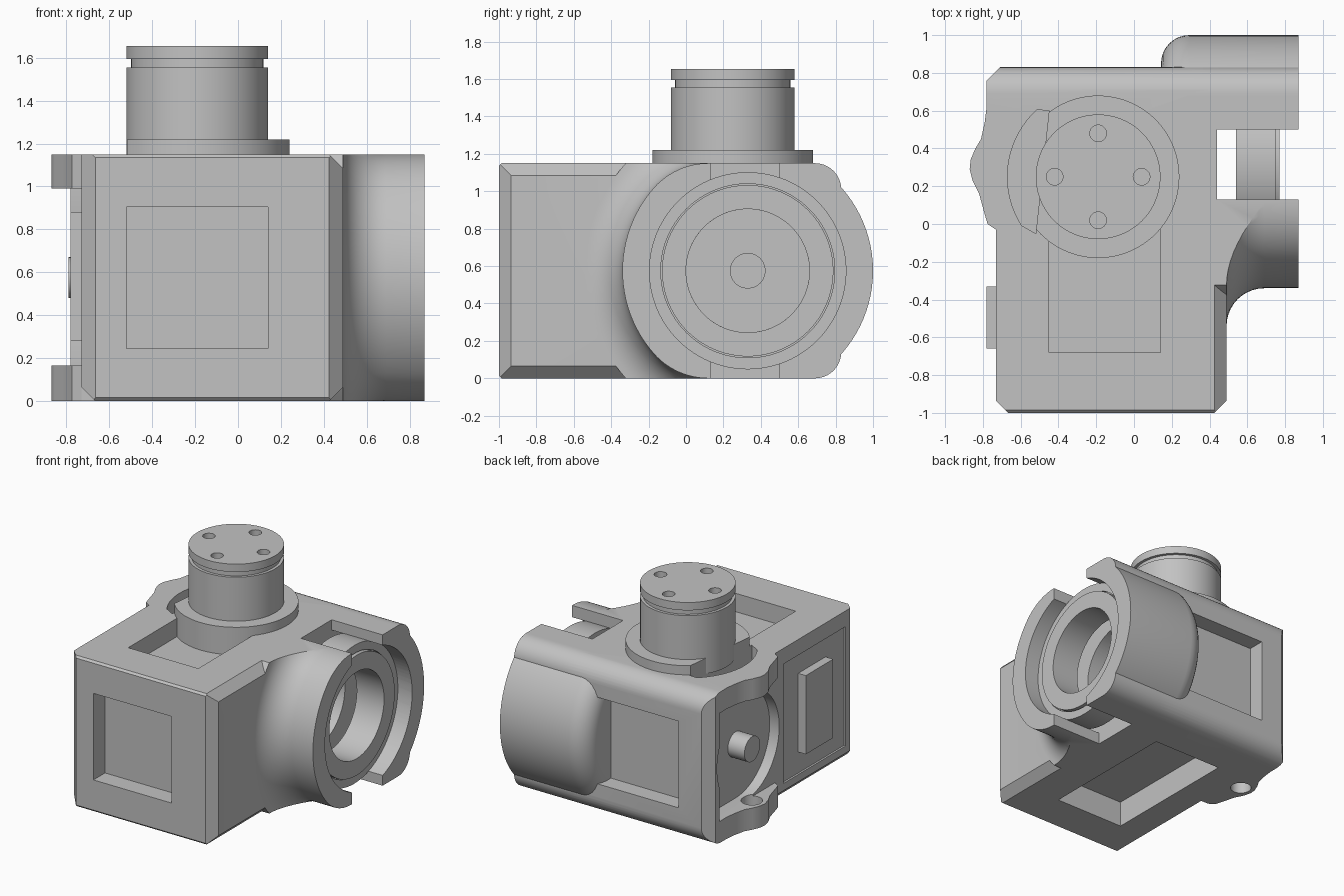
import bpy, bmesh, math
from mathutils import Vector, Matrix

old = bpy.data.objects.get("Cube")
if old:
    bpy.data.objects.remove(old, do_unlink=True)

grey = bpy.data.materials.new("plain grey")
grey.use_nodes = True
grey.diffuse_color = (0.54, 0.54, 0.54, 1)
grey.node_tree.nodes["Principled BSDF"].inputs["Base Color"].default_value = (0.54, 0.54, 0.54, 1)

TOP = 1.15
HUB = (0, 0.33, 0.575)         # centre of the sideways joint
MOTOR = (-0.19, 0.25, 0)       # centre of the upright joint
X = (1, 0, 0)


def finish(name, bm):
    bmesh.ops.recalc_face_normals(bm, faces=bm.faces)
    mesh = bpy.data.meshes.new(name)
    bm.to_mesh(mesh)
    bm.free()
    mesh.materials.append(grey)
    ob = bpy.data.objects.new(name, mesh)
    bpy.context.collection.objects.link(ob)
    return ob


def box(name, x, y, z):
    bm = bmesh.new()
    bmesh.ops.create_cube(bm, size=1)
    for v in bm.verts:
        v.co = [lo + (c + 0.5) * (hi - lo) for c, (lo, hi) in zip(v.co, (x, y, z))]
    return finish(name, bm)


def lathe(name, profile, centre, axis=(0, 0, 1), steps=80):
    """Spin a closed (radius, height) outline about an axis."""
    bm = bmesh.new()
    vs = [bm.verts.new((r, 0, h)) for r, h in profile]
    es = [bm.edges.new((vs[i - 1], vs[i])) for i in range(len(vs))]
    bmesh.ops.spin(bm, geom=vs + es, cent=(0, 0, 0), axis=(0, 0, 1),
                   angle=math.tau, steps=steps, use_duplicate=False)
    bmesh.ops.remove_doubles(bm, verts=bm.verts, dist=1e-5)
    # drop the edges left lying on the axis
    bmesh.ops.delete(bm, geom=[e for e in bm.edges if not e.link_faces], context="EDGES")
    turn = Vector((0, 0, 1)).rotation_difference(Vector(axis)).to_matrix().to_4x4()
    bm.transform(Matrix.Translation(centre) @ turn)
    return finish(name, bm)


def rod(name, r, lo, hi, centre, axis=(0, 0, 1), steps=80):
    return lathe(name, [(0, lo), (r, lo), (r, hi), (0, hi)], centre, axis, steps)


# Ways to place an outline (a, b) swept through h
def plan(a, b, h): return (a, b, h)
def side(a, b, h): return (h, a, b)
def front(a, b, h): return (a, h, b)


def loft(name, sections, place):
    """Skin matching outlines, each given as (points, height)."""
    bm = bmesh.new()
    rings = [[bm.verts.new(place(a, b, h)) for a, b in pts] for pts, h in sections]
    for low, high in zip(rings, rings[1:]):
        for i in range(len(low)):
            bm.faces.new((low[i - 1], low[i], high[i], high[i - 1]))
    bm.faces.new(rings[0])
    bm.faces.new(rings[-1])
    return finish(name, bm)


def prism(name, pts, lo, hi, place):
    return loft(name, [(pts, lo), (pts, hi)], place)


def combine(ob, op, *others):
    for other in others:
        mod = ob.modifiers.new("combine", "BOOLEAN")
        mod.operation, mod.solver, mod.object = op, "EXACT", other
        bpy.context.view_layer.update()
        graph = bpy.context.evaluated_depsgraph_get()
        mesh = bpy.data.meshes.new_from_object(ob.evaluated_get(graph))
        ob.modifiers.clear()
        ob.data = mesh
        bpy.data.objects.remove(other, do_unlink=True)


def arc(cx, cy, r, a, b, n):
    angles = [math.radians(a + (b - a) * i / n) for i in range(n + 1)]
    return [(cx + r * math.cos(t), cy + r * math.sin(t)) for t in angles]


# Main housing: plan with chamfered corners and ears, crossed with side and front outlines
C, R = 0.065, 0.14
ear = [(-0.71, 0.83), (-0.78, 0.76), (-0.78, 0.62), (-0.79, 0.54), (-0.81, 0.45), (-0.84, 0.40),
       (-0.865, 0.34), (-0.87, 0.29), (-0.855, 0.23), (-0.82, 0.16), (-0.79, 0.05),
       (-0.775, 0), (-0.73, -0.03)]
footprint = [(-0.73, C - 1), (C - 0.73, -1), (0.49 - C, -1), (0.49, C - 1), (0.49, 0.83)] + ear
outline = ([(-0.985, TOP), (-1, TOP - 0.015), (-1, 0.015), (-0.985, 0)]
           + arc(0.83 - R, R, R, -90, 0, 10) + arc(0.83 - R, TOP - R, R, 0, 90, 10))
section = [(-1, 0), (0.49 - C, 0), (0.49, C), (0.49, TOP - C), (0.49 - C, TOP), (-1, TOP)]
body = prism("housing", footprint, -0.1, 1.3, plan)
combine(body, "INTERSECT",
        prism("clip", outline, -2, 2, side),
        prism("clip", section, -2, 2, front))
combine(body, "DIFFERENCE",
        prism("cut", [(-0.8, -0.1), (C - 0.73, 0), (-0.73, C), (-0.8, C)], -1.2, -0.03, front))

# Recessed windows on front, back, top and bottom
W, H = (-0.45, 0.141), (0.245, 0.905)
combine(body, "DIFFERENCE",
        box("cut", (-0.52, 0.14), (-1.1, -0.86), H),
        box("cut", (-0.52, 0.28), (0.70, 0.95), H),
        box("cut", W, (-0.68, 0.42), (1.01, 1.3)),
        box("cut", W, (-0.69, 0.42), (-0.1, 0.2)))

# Sideways joint: back bulge with rounded lip and rounded corner block
lip = [(0, 0.143)] + [(r, x) for x, r in arc(0.293, 0.52, 0.15, 180, 90, 8)] + [(0.67, 0.87), (0, 0.87)]
bulge = lathe("bulge", lip, HUB, X, 96)
combine(bulge, "INTERSECT", box("clip", (-1, 1), (0.28, 2), (0, TOP)))
corner = prism("corner", outline, 0.3, 0.87, side)
combine(corner, "INTERSECT", box("clip", (-1, 1), (0.4, 2), (-1, 2)))


def arm_outline(grow):
    # round nose easing into the flat top and bottom
    r = 0.39 + grow
    return ([(0.3, 0.76 + r)] + arc(0.12, 0.76, r, 90, 138.6, 12)
            + arc(HUB[1], HUB[2], 0.67 + grow, 138.6, 221.4, 24)[1:-1]
            + arc(0.12, 0.39, r, 221.4, 270, 12) + [(0.3, 0.39 - r)])


# Front arm, flaring into the housing wall
flare = [(0.2, 0.3)] + [(0.87 - 0.67 + y - 0.87, x) for x, y in arc(0.69, 0.87, 0.2, 180, 270, 10)] + [(0, 0.87)]
flare = [(max(g + 0.0, 0), x) for g, x in [(0.2, 0.3)]
         + [(r - 0.67, x) for x, r in arc(0.69, 0.87, 0.2, 180, 270, 10)] + [(0, 0.87)]]
arm = loft("arm", [(arm_outline(g), x) for g, x in flare], side)
combine(arm, "INTERSECT", box("clip", (-1, 1), (-2, 2), (0, TOP)))
combine(body, "UNION", corner, bulge, arm)

# Bearing cavity, bore and the open slot through the shell
combine(body, "DIFFERENCE",
        rod("cut", 0.525, 0.44, 1, HUB, X, 96),
        rod("cut", 0.33, 0.2, 0.6, HUB, X),
        box("cut", (0.4401, 1), (0.13, 0.5), (-0.2, 1.4)))

# Left side: round-fronted recess between the ears, shallow panel, hole in the lower ear
combine(body, "DIFFERENCE",
        box("cut", (-1, -0.73), (-0.1, 0.71), (0.165, 0.99)),
        rod("cut", 0.41, -0.9, -0.65, HUB, X),
        box("cut", (-0.9, -0.65), (0.33, 0.71), (0.165, 0.985)),
        box("cut", (-0.9, -0.715), (-0.88, -0.13), (0.12, 1.03)),
        rod("cut", 0.075, -0.1, 0.3, (-0.765, 0.3, 0), steps=32))


def pocket():
    # crescent beside the upright joint
    pts = arc(MOTOR[0], MOTOR[1], 0.48, 128, 217, 20)
    pts[0], pts[-1] = (-0.45, 0.60), (-0.52, -0.05)
    return prism("cut", pts, 0.99, 1.4, plan)


combine(body, "DIFFERENCE", pocket())

box("side_pad", (-0.78, -0.7), (-0.66, -0.33), (0.28, 0.88))
rod("side_peg", 0.095, -0.79, -0.6, HUB, X, 48)

# Bearing rings and the small boss in the bore
for name, inner, outer, end in (("outer_race", 0.465, 0.527, 0.75), ("inner_race", 0.33, 0.458, 0.77)):
    lathe(name, [(inner, 0.54), (outer, 0.54), (outer, end), (inner, end)], HUB, X, 96)
lathe("race_web", [(0.45, 0.56), (0.47, 0.56), (0.47, 0.73), (0.45, 0.73)], HUB, X)
rod("bore_boss", 0.095, 0.19, 0.23, HUB, X, 48)

# Upright joint: flange, neck with groove, and drilled cap
flange = rod("flange", 0.43, 0.98, 1.22, MOTOR, steps=96)
combine(flange, "DIFFERENCE", pocket())
neck = lathe("neck", [(0, 1.1), (0.33, 1.1), (0.33, 1.555), (0.308, 1.555), (0.308, 1.595),
                      (0.33, 1.595), (0.33, 1.655), (0, 1.655)], MOTOR, steps=96)
for i in range(4):
    t = i * math.pi / 2
    place = Vector(MOTOR) + 0.23 * Vector((math.cos(t), math.sin(t), 0))
    combine(neck, "DIFFERENCE", rod("cut", 0.044, 1.57, 1.8, place, steps=32))

# Smooth the round surfaces and keep the edges crisp
bpy.ops.object.select_all(action="DESELECT")
for ob in bpy.context.collection.objects:
    if ob.type == "MESH" and grey.name in ob.data.materials:
        ob.select_set(True)
        bpy.context.view_layer.objects.active = ob
bpy.ops.object.shade_smooth_by_angle(angle=math.radians(25))
